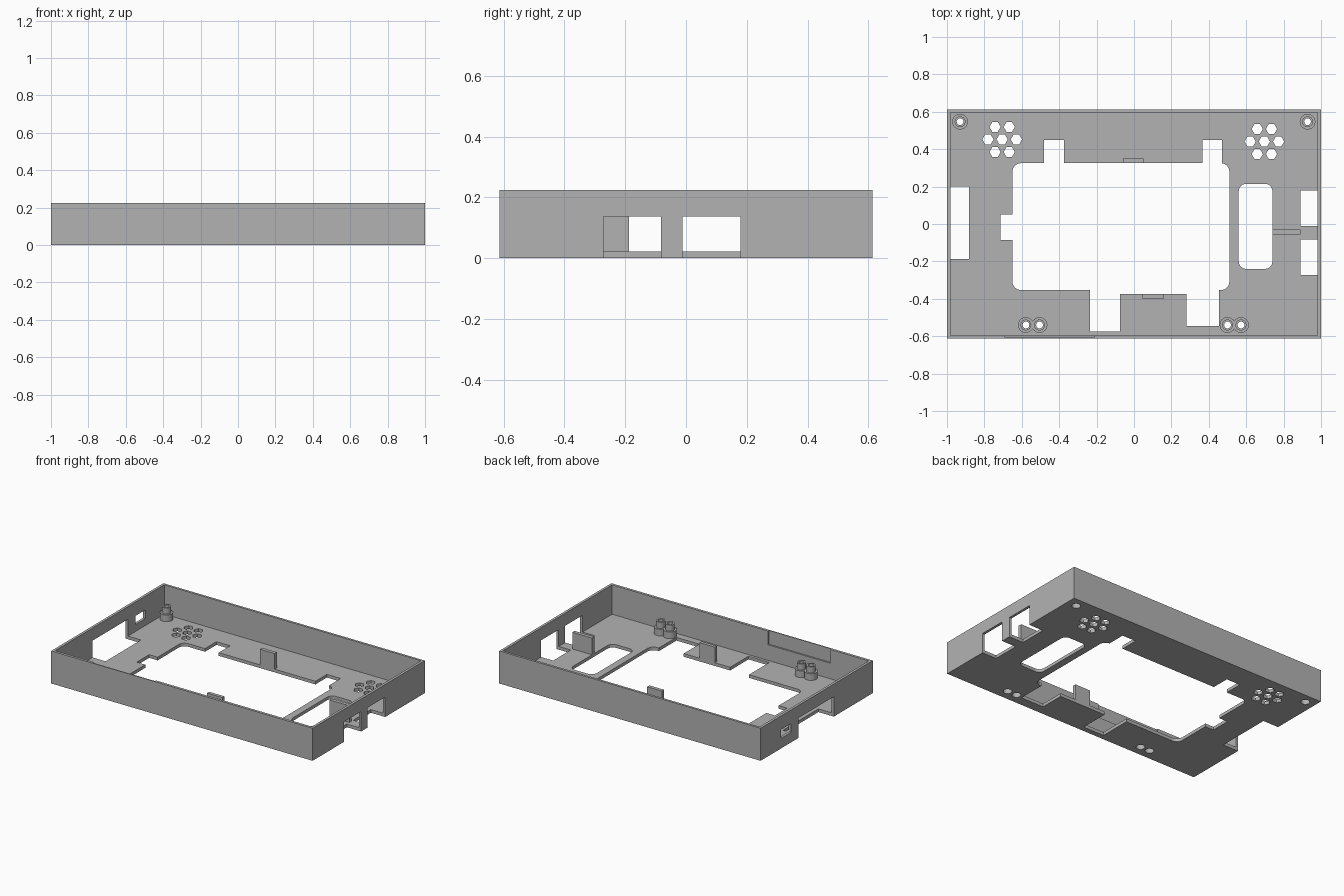
import bpy, bmesh
from math import sin, cos, pi

if "Cube" in bpy.data.objects:
    bpy.data.objects.remove(bpy.data.objects["Cube"], do_unlink=True)

GREY = (0.45, 0.45, 0.45, 1)
mat = bpy.data.materials.new("plain grey")
mat.use_nodes = True
mat.diffuse_color = GREY
mat.node_tree.nodes["Principled BSDF"].inputs["Base Color"].default_value = GREY

FLOOR, TOP, WINDOW = 0.022, 0.225, 0.138


def make(name, bm):
    bmesh.ops.recalc_face_normals(bm, faces=bm.faces)
    mesh = bpy.data.meshes.new(name)
    bm.to_mesh(mesh)
    bm.free()
    mesh.materials.append(mat)
    ob = bpy.data.objects.new(name, mesh)
    bpy.context.collection.objects.link(ob)
    return ob


def prisms(name, outlines, z0, z1):
    """Extrude one or more flat outlines between two heights."""
    bm = bmesh.new()
    for pts in outlines:
        low = [bm.verts.new((x, y, z0)) for x, y in pts]
        high = [bm.verts.new((x, y, z1)) for x, y in pts]
        bm.faces.new(low[::-1])
        bm.faces.new(high)
        for i in range(len(pts)):
            j = (i + 1) % len(pts)
            bm.faces.new((low[i], low[j], high[j], high[i]))
    return make(name, bm)


def rect(x0, x1, y0, y1):
    return [(x0, y0), (x1, y0), (x1, y1), (x0, y1)]


def round_rect(x0, x1, y0, y1, r, n=6):
    corners = [(x1 - r, y1 - r), (x0 + r, y1 - r), (x0 + r, y0 + r), (x1 - r, y0 + r)]
    return [(cx + r * cos((q + k / n) * pi / 2), cy + r * sin((q + k / n) * pi / 2))
            for q, (cx, cy) in enumerate(corners) for k in range(n + 1)]


def ngon(cx, cy, r, n):
    return [(cx + r * cos(2 * pi * i / n), cy + r * sin(2 * pi * i / n)) for i in range(n)]


def cut(target, outlines, z0, z1):
    cutter = prisms("cutter", outlines, z0, z1)
    cutter.hide_render = True
    mod = target.modifiers.new("cut", 'BOOLEAN')
    mod.operation, mod.solver, mod.object = 'DIFFERENCE', 'EXACT', cutter
    bpy.context.view_layer.update()
    graph = bpy.context.evaluated_depsgraph_get()
    old = target.data
    new = bpy.data.meshes.new_from_object(target.evaluated_get(graph))
    target.modifiers.clear()
    target.data = new
    bpy.data.meshes.remove(old)
    bpy.data.objects.remove(cutter, do_unlink=True)


# Tray with thin walls
case = prisms("case_tray", [rect(-1, 1, -0.613, 0.613)], 0, TOP)
cut(case, [rect(-0.982, 0.982, -0.595, 0.597)], FLOOR, 1)
cut(case, [rect(-0.69, -0.21, -0.606, -0.5)], 0.13, 1)

# Large floor opening with its notches
cut(case, [round_rect(-0.65, 0.51, -0.353, 0.325, 0.045)], -1, 0.1)
notches = [rect(-0.48, -0.375, 0.2, 0.45), rect(0.365, 0.47, 0.2, 0.45),
           rect(-0.715, -0.6, -0.085, 0.05), rect(-0.235, -0.075, -0.575, -0.2),
           rect(0.28, 0.455, -0.545, -0.2)]
cut(case, notches, -1, 0.1)
cut(case, [rect(-0.1, 0.3, -0.375, -0.3)], -1, 0.1)

# Rounded slot, side ports and small left window
cut(case, [round_rect(0.56, 0.74, -0.24, 0.215, 0.04)], -1, 0.1)
ports = [rect(0.89, 1.1, -0.272, -0.082), rect(0.89, 1.1, -0.012, 0.18),
         rect(-1.1, -0.882, -0.187, 0.2)]
cut(case, ports, -1, WINDOW)
cut(case, [rect(-1.1, -0.9, 0.28, 0.39)], 0.07, 0.13)

# Hexagonal vent holes
vents = []
for cx, cy in ((-0.705, 0.452), (0.697, 0.441)):
    for row, count in ((-1, 2), (0, 3), (1, 2)):
        for i in range(count):
            vents.append(ngon(cx + (i - (count - 1) / 2) * 0.076, cy + row * 0.067, 0.03, 6))
cut(case, vents, -1, 0.1)

# Hollow stepped screw posts
posts = [(-0.93, 0.547), (0.928, 0.547), (-0.578, -0.54), (-0.505, -0.54),
         (0.5, -0.54), (0.572, -0.54)]
cut(case, [ngon(x, y, 0.028, 24) for x, y in posts], -1, 0.1)
PROFILE = [(0.028, 0.01), (0.028, 0.05), (0.018, 0.05), (0.018, 0.11),
           (0.029, 0.11), (0.029, 0.068), (0.042, 0.068), (0.042, 0.01)]
for number, (x, y) in enumerate(posts, 1):
    bm = bmesh.new()
    rings = [[bm.verts.new((px, py, z)) for px, py in ngon(x, y, r, 24)] for r, z in PROFILE]
    for a, b in zip(rings, rings[1:] + rings[:1]):
        for i in range(24):
            j = (i + 1) % 24
            bm.faces.new((a[i], a[j], b[j], b[i]))
    post = make(f"screw_post_{number}", bm)
    bpy.ops.object.select_all(action='DESELECT')
    post.select_set(True)
    bpy.context.view_layer.objects.active = post
    bpy.ops.object.shade_smooth_by_angle()

# Upright tabs that hold the board
prisms("back_tab", [rect(-0.06, 0.052, 0.325, 0.35)], 0.005, 0.13)
prisms("front_tab", [rect(0.042, 0.16, -0.398, -0.375)], 0.005, 0.13)
prisms("port_divider", [rect(0.74, 0.89, -0.055, -0.03)], 0.005, WINDOW)
